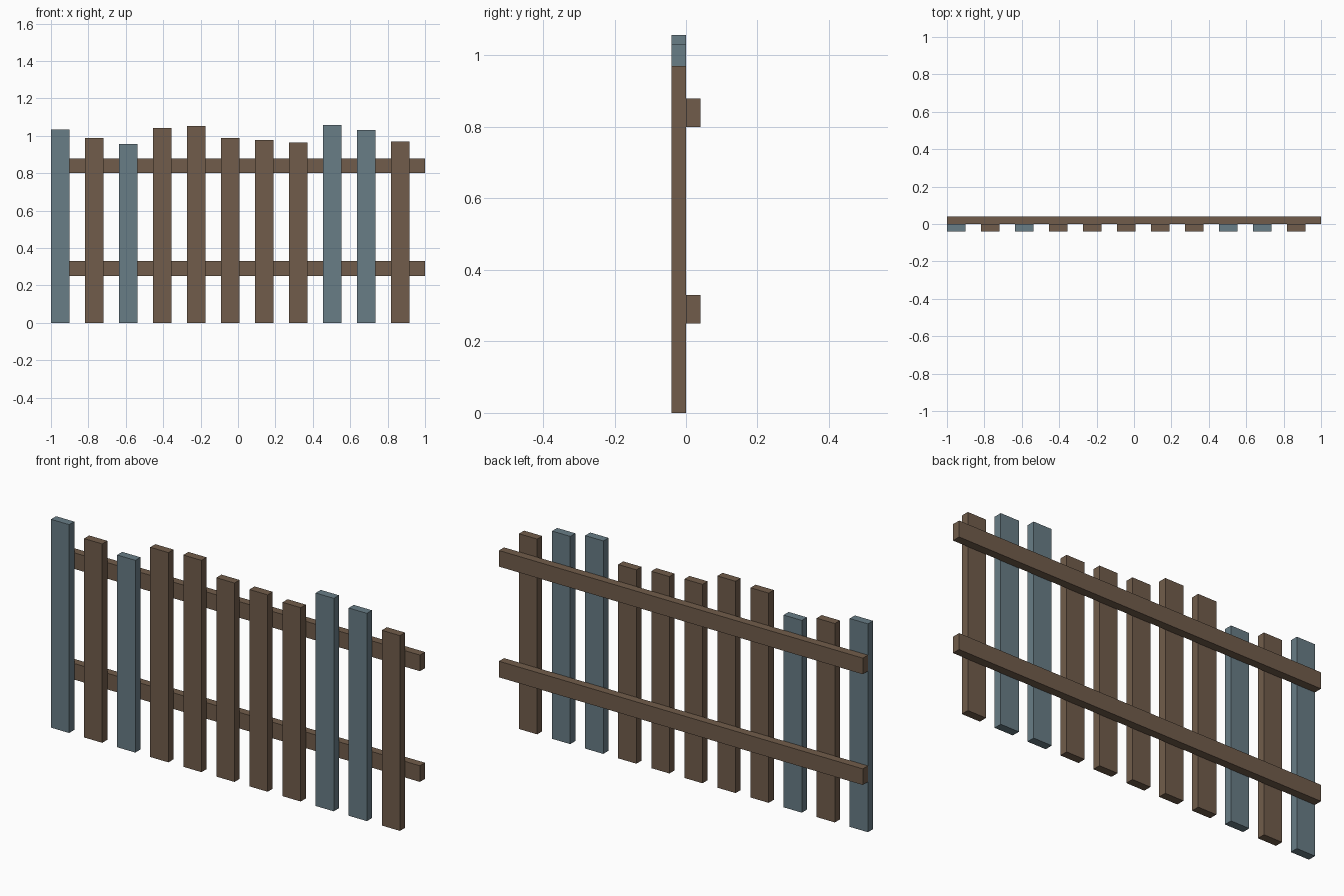
import bpy

if "Cube" in bpy.data.objects:
    bpy.data.objects.remove(bpy.data.objects["Cube"], do_unlink=True)


def make_material(name, rgb):
    mat = bpy.data.materials.new(name)
    mat.use_nodes = True
    color = (*rgb, 1)
    mat.diffuse_color = color
    bsdf = next(n for n in mat.node_tree.nodes if n.type == 'BSDF_PRINCIPLED')
    bsdf.inputs["Base Color"].default_value = color
    return mat


def box(name, low, high, mat):
    """Axis-aligned board between two corners."""
    center = [(a + b) / 2 for a, b in zip(low, high)]
    bpy.ops.mesh.primitive_cube_add(size=1, location=center)
    obj = bpy.context.object
    obj.name = name
    obj.scale = [b - a for a, b in zip(low, high)]
    bpy.ops.object.transform_apply(location=False, rotation=False, scale=True)
    obj.data.materials.append(mat)
    return obj


brown = make_material("brown wood", (0.165, 0.108, 0.07))
blue = make_material("faded blue paint", (0.14, 0.205, 0.24))

THICK = 0.04
WIDTH = 0.1

# Horizontal rails behind the pickets
for name, z in (("lower_rail", 0.25), ("upper_rail", 0.80)):
    box(name, (-1, 0, z), (1, THICK, z + 0.08), brown)

# Pickets of uneven height, a few of them painted
heights = [1.035, 0.988, 0.955, 1.042, 1.052, 0.988,
           0.978, 0.963, 1.058, 1.032, 0.97]
painted = {0, 2, 8, 9}
pitch = 2 / len(heights)
for i, height in enumerate(heights):
    x = -1 + i * pitch
    box(f"picket_{i + 1}", (x, -THICK, 0), (x + WIDTH, 0, height),
        blue if i in painted else brown)
